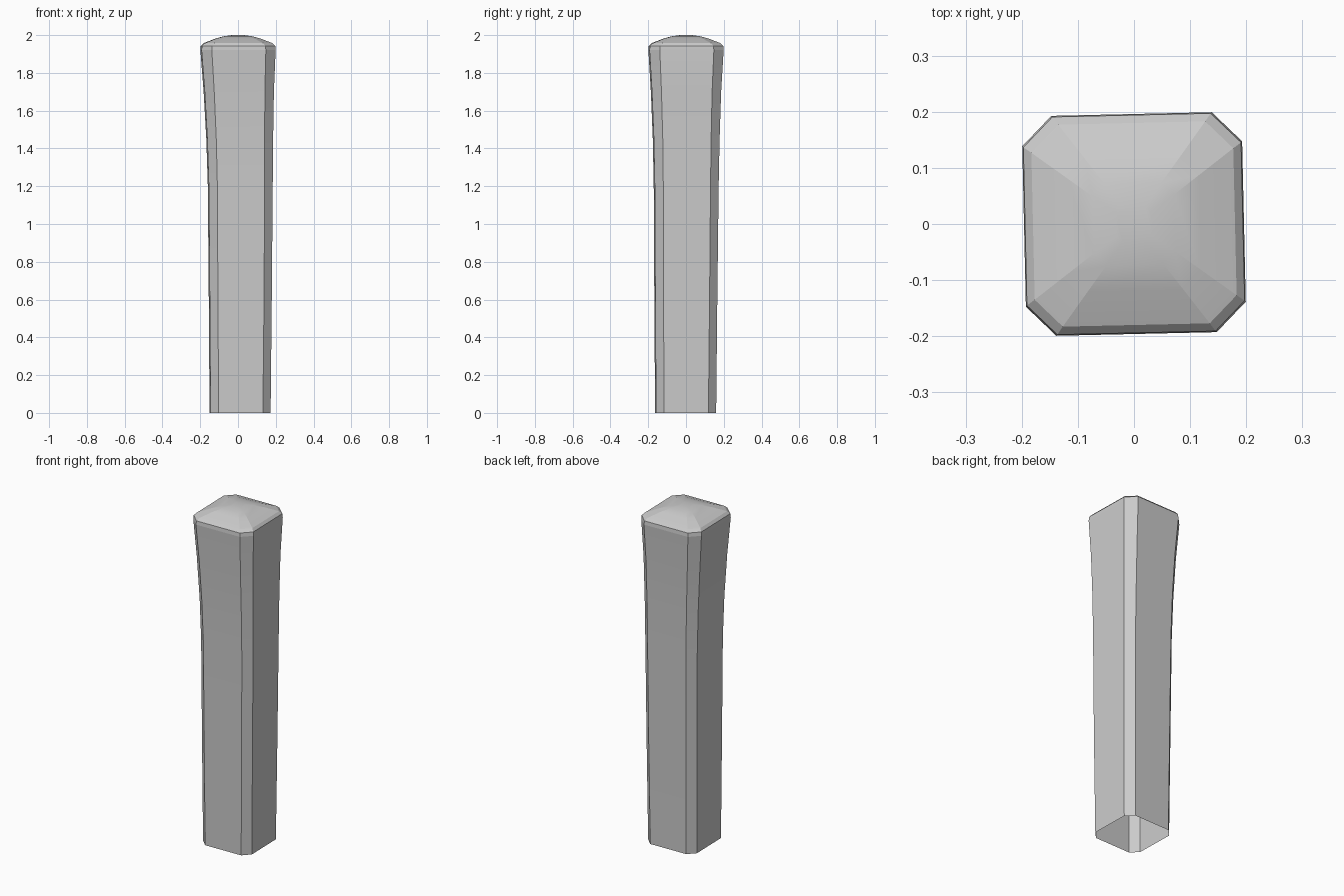
import bpy, bmesh
from math import cos, sin, radians

if "Cube" in bpy.data.objects:
    bpy.data.objects.remove(bpy.data.objects["Cube"])

# Post: chamfered-square rings (z, half width, chamfer, centre x, centre y), open underneath
RINGS = [
    (0.00, 0.159, 0.042, 0.011, -0.002),
    (0.60, 0.164, 0.042, 0.012, -0.001),
    (1.20, 0.169, 0.044, 0.012, 0.001),
    (1.45, 0.174, 0.046, 0.009, 0.001),
    (1.70, 0.183, 0.049, 0.004, 0.000),
    (1.92, 0.196, 0.053, 0.000, 0.000),
    (1.942, 0.194, 0.053, 0, 0),
    (1.957, 0.180, 0.049, 0, 0),
    (1.982, 0.117, 0.033, 0, 0),
    (1.994, 0.073, 0.022, 0, 0),
    (2.000, 0.031, 0.010, 0, 0),
]
TWIST = radians(1.3)


def ring(bm, z, h, c, cx, cy):
    verts = []
    for k in range(4):
        a = radians(90) * k + TWIST
        for x, y in ((h, h - c), (h - c, h)):
            verts.append(bm.verts.new((cx + x * cos(a) - y * sin(a),
                                       cy + x * sin(a) + y * cos(a), z)))
    return verts


bm = bmesh.new()
rings = [ring(bm, *r) for r in RINGS]
for low, high in zip(rings, rings[1:]):
    for i in range(8):
        j = (i + 1) % 8
        bm.faces.new((low[i], low[j], high[j], high[i]))
bm.faces.new(rings[-1])
mesh = bpy.data.meshes.new("post")
bm.to_mesh(mesh)
bm.free()

post = bpy.data.objects.new("post", mesh)
bpy.context.collection.objects.link(post)
bpy.context.view_layer.objects.active = post
post.select_set(True)
bpy.ops.object.shade_smooth_by_angle(angle=radians(8))
